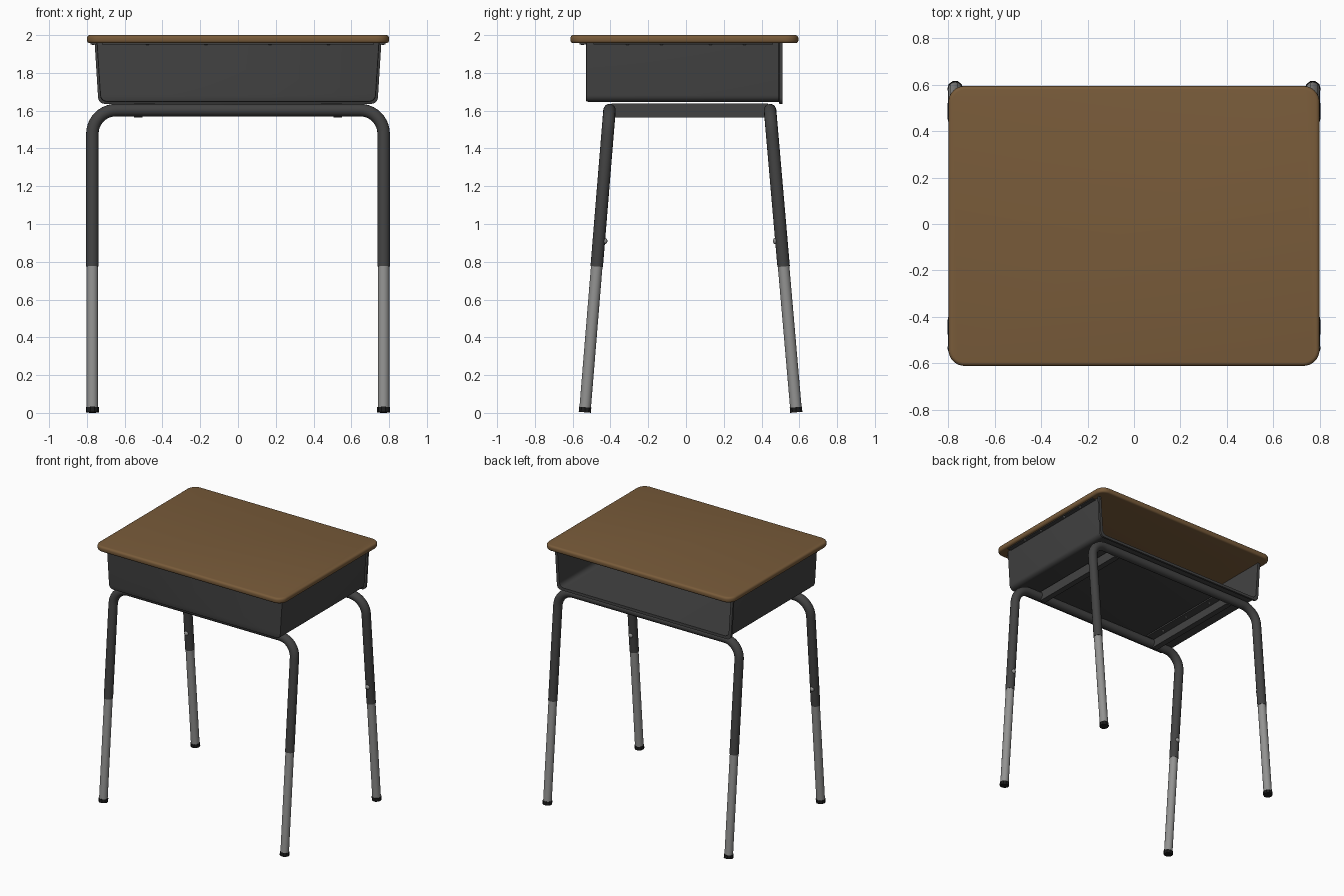
import bpy, bmesh, math
from mathutils import Vector

if "Cube" in bpy.data.objects:
    bpy.data.objects.remove(bpy.data.objects["Cube"])


def material(name, rgb):
    m = bpy.data.materials.new(name)
    m.diffuse_color = (*rgb, 1)
    m.use_nodes = True
    m.node_tree.nodes["Principled BSDF"].inputs["Base Color"].default_value = m.diffuse_color
    return m


WOOD = material("brown_wood", (0.19, 0.105, 0.042))
DARK = material("dark_grey_metal", (0.055, 0.055, 0.055))
STEEL = material("light_grey_steel", (0.29, 0.29, 0.285))
RUBBER = material("black_rubber", (0.012, 0.012, 0.012))


def finish(bm, name, mat, angle=35):
    bmesh.ops.recalc_face_normals(bm, faces=bm.faces)
    me = bpy.data.meshes.new(name)
    bm.to_mesh(me)
    bm.free()
    ob = bpy.data.objects.new(name, me)
    bpy.context.collection.objects.link(ob)
    me.materials.append(mat)
    bpy.ops.object.select_all(action='DESELECT')
    ob.select_set(True)
    bpy.context.view_layer.objects.active = ob
    bpy.ops.object.shade_smooth_by_angle(angle=math.radians(angle))
    return ob


def box(name, lo, hi, mat):
    bm = bmesh.new()
    bmesh.ops.create_cube(bm, size=1)
    for v in bm.verts:
        v.co = Vector([(lo[i] + hi[i]) / 2 + v.co[i] * (hi[i] - lo[i]) for i in range(3)])
    return finish(bm, name, mat)


def tube(name, path, radius, mat, sides=16):
    """Sweep a circle along a planar path of points."""
    pts = [Vector(p) for p in path]
    ref = (pts[1] - pts[0]).cross(pts[len(pts) // 2] - pts[0])
    ref = ref.normalized() if ref.length > 1e-6 else Vector((1, 0, 0))
    bm = bmesh.new()
    rings = []
    for i, p in enumerate(pts):
        t = (pts[min(i + 1, len(pts) - 1)] - pts[max(i - 1, 0)]).normalized()
        n = t.cross(ref).normalized()
        rings.append([bm.verts.new(p + radius * (math.cos(a) * ref + math.sin(a) * n))
                      for a in (2 * math.pi * k / sides for k in range(sides))])
    for a, b in zip(rings, rings[1:]):
        for k in range(sides):
            j = (k + 1) % sides
            bm.faces.new((a[k], a[j], b[j], b[k]))
    bm.faces.new(rings[0])
    bm.faces.new(rings[-1])
    return finish(bm, name, mat)


def stud(name, loc, r, mat, squash=(1, 1, 1)):
    bm = bmesh.new()
    bmesh.ops.create_uvsphere(bm, u_segments=10, v_segments=6, radius=r)
    for v in bm.verts:
        v.co = Vector([loc[i] + v.co[i] * squash[i] for i in range(3)])
    return finish(bm, name, mat, 60)


# Desk top: rounded rectangle with softened edges
def top_ring(bm, inset, z, r=0.07):
    vs = []
    for cx, cy, a0 in ((0.8, 0.595, 0), (-0.8, 0.595, 90), (-0.8, -0.612, 180), (0.8, -0.612, 270)):
        ox, oy = cx - math.copysign(r, cx), cy - math.copysign(r, cy)
        for k in range(9):
            a = math.radians(a0 + k * 11.25)
            vs.append(bm.verts.new((ox + (r - inset) * math.cos(a), oy + (r - inset) * math.sin(a), z)))
    return vs


bm = bmesh.new()
b = 0.016
edge = [(b * (1 - math.sin(math.radians(a))), 2 - b * (1 - math.cos(math.radians(a)))) for a in (0, 22.5, 45, 67.5, 90)]
edge += [(i, 3.957 - z) for i, z in reversed(edge)]
rings = [top_ring(bm, i, z) for i, z in edge]
for p, q in zip(rings, rings[1:]):
    for k in range(len(p)):
        j = (k + 1) % len(p)
        bm.faces.new((p[k], p[j], q[j], q[k]))
bm.faces.new(rings[0])
bm.faces.new(rings[-1])
finish(bm, "desk_top", WOOD)


# Book box: tapered tray, open at the back with a small flared lip
def u_profile(bm, grow, y):
    top, low, bot, r = 0.748 + grow, 0.73 + grow, 1.647 - grow, 0.035
    half = [(top, 1.96)]
    for k in range(6):
        a = math.radians(18 * k)
        half.append((low - r + r * math.cos(a), bot + r - r * math.sin(a)))
    pts = half + [(-x, z) for x, z in reversed(half)]
    return [bm.verts.new((x, y, z)) for x, z in pts]


bm = bmesh.new()
rings = [u_profile(bm, g, y) for g, y in
         ((-0.008, -0.530), (-0.002, -0.527), (0, -0.519), (0, 0.490), (0.011, 0.495),
          (0.011, 0.510), (-0.010, 0.510), (-0.010, -0.518))]
for p, q in zip(rings, rings[1:]):
    for k in range(len(p) - 1):
        bm.faces.new((p[k], p[k + 1], q[k + 1], q[k]))
bm.faces.new(rings[0])
bm.faces.new(rings[-1])
finish(bm, "book_box", DARK)

# Mounting flanges under the top, with screws
box("front_flange", (-0.72, -0.565, 1.951), (0.72, -0.525, 1.959), DARK)
for x in (-0.48, -0.17, 0.17, 0.48):
    stud("front_flange_screw", (x, -0.548, 1.951), 0.009, STEEL, (1, 1, 0.5))
for s, side in ((-1, "left"), (1, "right")):
    x0, x1 = sorted((s * 0.74, s * 0.78))
    box(side + "_flange", (x0, -0.49, 1.951), (x1, 0.46, 1.959), DARK)
    for y in (-0.31, -0.13, 0.13, 0.31):
        stud(side + "_flange_screw", (s * 0.766, y, 1.951), 0.009, STEEL, (1, 1, 0.5))

    # Cross braces between the leg frames: web plus riveted inner flange
    x0, x1 = sorted((s * 0.505, s * 0.55))
    box(side + "_brace", (x0, -0.395, 1.564), (x1, 0.435, 1.638), DARK)
    x0, x1 = sorted((s * 0.44, s * 0.51))
    box(side + "_brace_flange", (x0, -0.38, 1.626), (x1, 0.42, 1.638), DARK)
    for y in (-0.24, 0.02, 0.28):
        stud(side + "_brace_rivet", (s * 0.475, y, 1.626), 0.009, STEEL, (1, 1, 0.5))

# Leg frames: splayed U tubes, telescoping lower legs and feet
ZT, XL, R = 1.603, 0.771, 0.125
for name, y_top, y_foot in (("front", -0.405, -0.536), ("back", 0.445, 0.584)):
    def on_leg(x, z):
        return (x, y_top + (y_foot - y_top) * (ZT - z) / ZT, z)

    half = [(XL, 0.775)]
    for k in range(11):
        a = math.radians(9 * k)
        half.append((XL - R + R * math.cos(a), ZT - R + R * math.sin(a)))
    path = half + [(-x, z) for x, z in reversed(half)]
    tube(name + "_leg_frame", [on_leg(x, z) for x, z in path], 0.033, DARK)
    for s, side in ((-1, "left"), (1, "right")):
        x = s * XL
        tube(f"{name}_{side}_lower_leg", [on_leg(x, 0.02), on_leg(x, 0.80)], 0.0305, STEEL)
        tube(f"{name}_{side}_foot", [on_leg(x, 0.003), on_leg(x, 0.03)], 0.034, RUBBER, 10)
        c = on_leg(x, 0.91)
        inward = -math.copysign(0.032, y_top)
        stud(f"{name}_{side}_height_button", (x, c[1] + inward, 0.91), 0.017, STEEL, (1, 0.8, 1))
